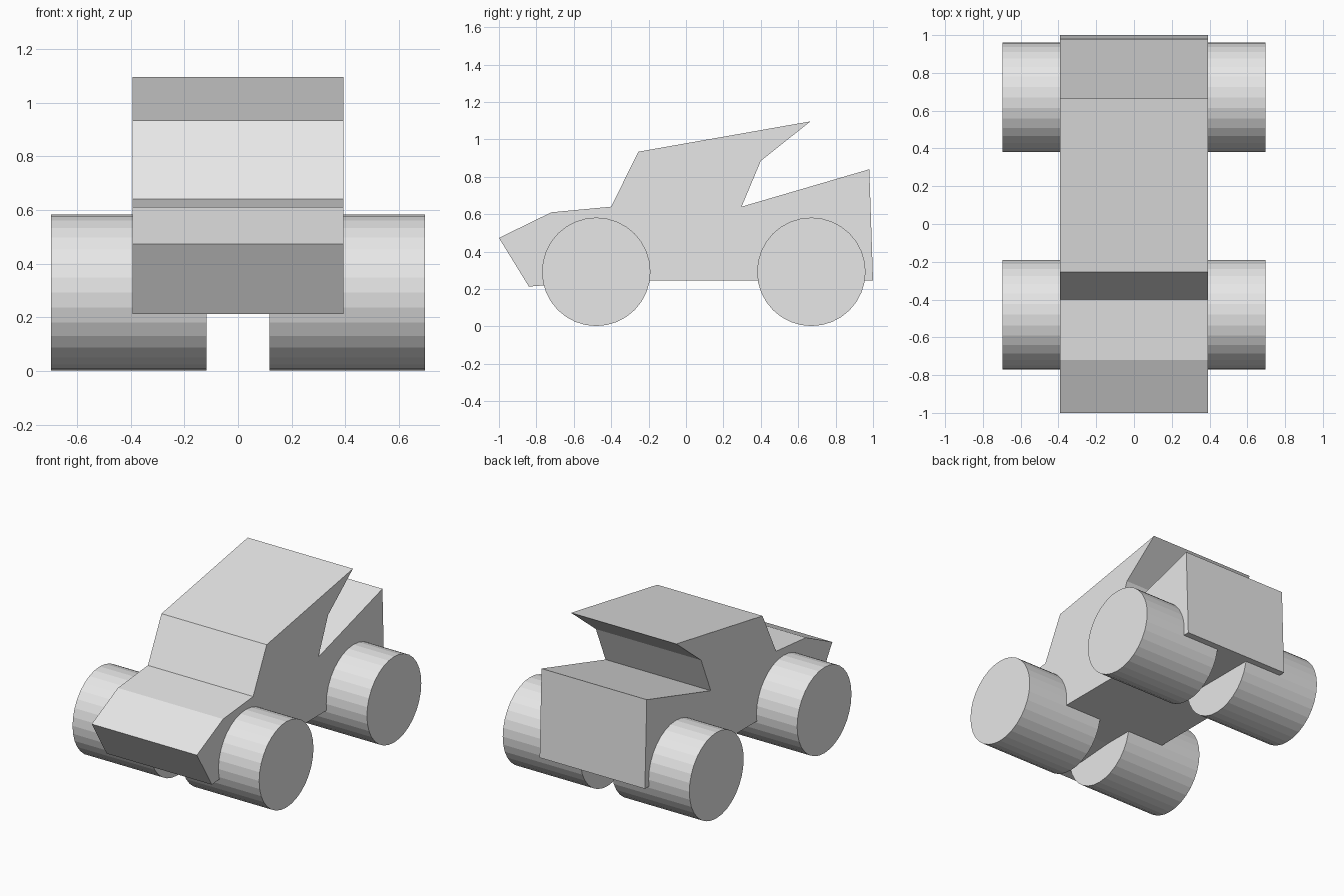
import bpy
import bmesh
import math
from mathutils import Matrix

if "Cube" in bpy.data.objects:
    bpy.data.objects.remove(bpy.data.objects["Cube"])

grey = bpy.data.materials.new("light grey")
grey.diffuse_color = (0.8, 0.8, 0.8, 1)
grey.use_nodes = True
grey.node_tree.nodes["Principled BSDF"].inputs["Base Color"].default_value = grey.diffuse_color


def add_object(name, bm):
    bmesh.ops.recalc_face_normals(bm, faces=bm.faces)
    mesh = bpy.data.meshes.new(name)
    bm.to_mesh(mesh)
    bm.free()
    mesh.materials.append(grey)
    obj = bpy.data.objects.new(name, mesh)
    bpy.context.collection.objects.link(obj)
    return obj


# Body: side profile (y, z) extruded across the width
HALF_WIDTH = 0.393
profile = [
    (-1.0, 0.473), (-0.72, 0.61), (-0.40, 0.64), (-0.255, 0.934),
    (0.665, 1.096), (0.40, 0.885), (0.297, 0.64), (0.98, 0.84),
    (1.0, 0.246), (-0.40, 0.246), (-0.84, 0.213),
]
bm = bmesh.new()
side = bm.faces.new([bm.verts.new((-HALF_WIDTH, y, z)) for y, z in profile])
extruded = bmesh.ops.extrude_face_region(bm, geom=[side], use_keep_orig=True)
moved = [g for g in extruded["geom"] if isinstance(g, bmesh.types.BMVert)]
bmesh.ops.translate(bm, verts=moved, vec=(2 * HALF_WIDTH, 0, 0))
add_object("car_body", bm)

# Wheels: wide flat-shaded cylinders running into the body
RADIUS, INNER, OUTER = 0.29, 0.117, 0.697
for axle, y in (("front", -0.48), ("rear", 0.67)):
    for label, sign in (("left", -1), ("right", 1)):
        bm = bmesh.new()
        place = (Matrix.Translation((sign * (INNER + OUTER) / 2, y, RADIUS + 0.002))
                 @ Matrix.Rotation(math.pi / 2, 4, 'Y'))
        bmesh.ops.create_cone(bm, cap_ends=True, segments=32, radius1=RADIUS,
                              radius2=RADIUS, depth=OUTER - INNER, matrix=place)
        add_object(f"{axle}_{label}_wheel", bm)
